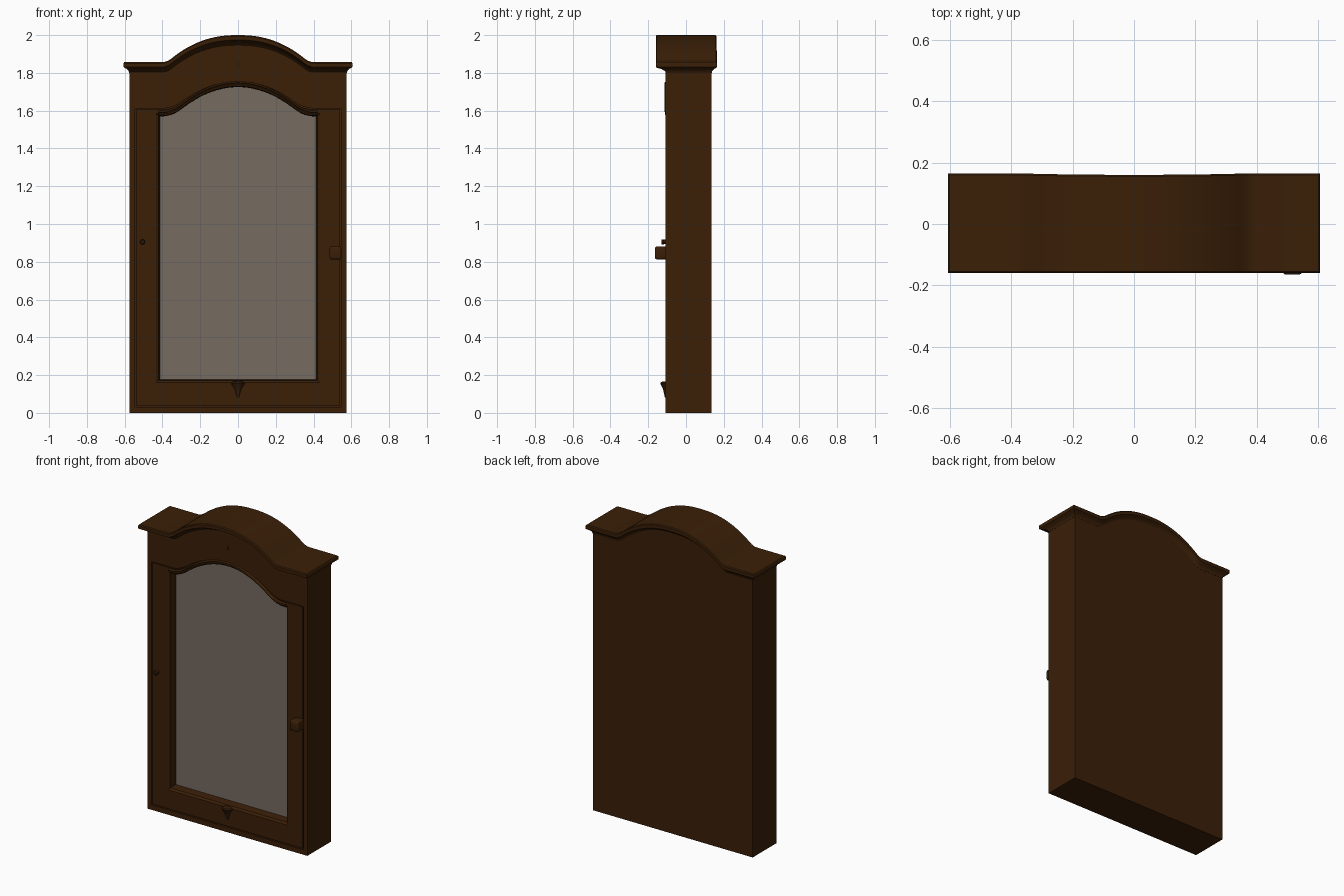
import bpy, bmesh, math

if "Cube" in bpy.data.objects:
    bpy.data.objects.remove(bpy.data.objects["Cube"])


def material(name, rgb):
    m = bpy.data.materials.new(name)
    m.diffuse_color = (*rgb, 1)
    m.use_nodes = True
    m.node_tree.nodes["Principled BSDF"].inputs["Base Color"].default_value = m.diffuse_color
    return m


WOOD = material("dark_brown_wood", (0.043, 0.0140, 0.0022))
DARK = material("aged_dark_metal", (0.034, 0.0115, 0.0025))
GLASS = material("grey_glass", (0.180, 0.147, 0.121))


def finish(bm, name, mat, angle=30):
    bmesh.ops.recalc_face_normals(bm, faces=bm.faces[:])
    mesh = bpy.data.meshes.new(name)
    bm.to_mesh(mesh)
    bm.free()
    mesh.materials.append(mat)
    ob = bpy.data.objects.new(name, mesh)
    bpy.context.collection.objects.link(ob)
    bpy.ops.object.select_all(action='DESELECT')
    ob.select_set(True)
    bpy.context.view_layer.objects.active = ob
    bpy.ops.object.shade_smooth_by_angle(angle=math.radians(angle))
    return ob


def loft(name, rings, mat, caps=(True, True), strip=False):
    """Bridge closed rings; cap with one face, or with quads between mirrored points."""
    bm = bmesh.new()
    vs = [[bm.verts.new(p) for p in r] for r in rings]
    n = len(rings[0])
    for a, b in zip(vs, vs[1:]):
        for i in range(n):
            j = (i + 1) % n
            bm.faces.new((a[i], a[j], b[j], b[i]))
    for ring, on in ((vs[0], caps[0]), (vs[-1], caps[1])):
        if on and strip:
            for k in range(n // 2 - 1):
                bm.faces.new((ring[k], ring[k + 1], ring[n - 2 - k], ring[n - 1 - k]))
        elif on:
            bm.faces.new(ring)
    return finish(bm, name, mat)


W, N = 0.40, 48
XS = [W - 2 * W * i / N for i in range(N + 1)]
CROWN = (0.143, 0.88, 2.3)   # rise, where the fillet starts, fullness
PANE = (0.155, 0.74, 2.0)


def arch(x, rise, t0, p):
    """Rounded crown that eases into flat shoulders."""
    t = min(abs(x) / W, 1)
    a = 1 / (t0 ** p + p * t0 ** (p - 1) * (1 - t0) / 2)
    if t < t0:
        return rise * (1 - a * t ** p)
    return rise * a * p * t0 ** (p - 1) * (1 - t) ** 2 / (2 * (1 - t0))


def outline(y, hw, z0, zs, shape):
    """Upright panel outline with an arched top."""
    pts = [(-hw, z0), (hw, z0), (hw, zs)]
    pts += [(x, zs + arch(x, *shape)) for x in XS] + [(-hw, zs)]
    return [(x, y, z) for x, z in pts]


# Cabinet case with the recess for the door
body = (0.574, 0, 1.81, CROWN)
door = (0.545, 0.032, 1.612, (0.143, 0.74, 2.0))
loft("cabinet_case", [outline(0.135, *body), outline(-0.108, *body),
                      outline(-0.108, *door), outline(-0.092, *door),
                      outline(-0.092, 0.53, 0.045, 1.60, door[3]),
                      outline(-0.038, 0.53, 0.045, 1.60, door[3])], WOOD)

# Door frame with a deep reveal, set back to the glass
leaf = (0.539, 0.038, 1.606, door[3])
pane = (0.414, 0.176, 1.57, PANE)
loft("door_frame", [outline(-0.091, *leaf), outline(-0.106, *leaf),
                    outline(-0.106, 0.435, 0.160, 1.585, PANE),
                    outline(-0.096, 0.420, 0.172, 1.575, PANE),
                    outline(-0.044, *pane)], WOOD, (False, False))
loft("door_glass", [outline(-0.039, *pane), outline(-0.046, *pane)], GLASS)

# Raised bead along the arched top of the glass
bead = []
for x in [0.42] + XS + [-0.42]:
    z = 1.57 + arch(x, *PANE)
    bead.append([(x, y, z + dz) for y, dz in
                 ((-0.060, 0), (-0.103, 0.001), (-0.110, 0.006), (-0.111, 0.013),
                  (-0.108, 0.018), (-0.113, 0.023), (-0.106, 0.031), (-0.060, 0.031))])
loft("arch_bead", bead, WOOD)

# Cornice: (end x, front y, back y, drop) moulding levels swept over the arch
levels = [(0.602, -0.160, 0.160, 0), (0.606, -0.165, 0.165, 0.006),
          (0.606, -0.165, 0.165, 0.026), (0.598, -0.155, 0.158, 0.031),
          (0.588, -0.134, 0.148, 0.037), (0.579, -0.117, 0.139, 0.047),
          (0.575, -0.109, 0.136, 0.060)]
sections = []
for x in [1] + XS + [-1]:
    lift = arch(x, *CROWN)
    z, slim = 1.857 + lift, 1 - 0.2 * lift   # slightly slimmer over the crown
    px = [x * l[0] if abs(x) == 1 else x for l in levels]
    front = [(p, max(l[1] * slim, l[1] + 0.005), z - l[3]) for p, l in zip(px, levels)]
    back = [(p, l[2] * slim, z - l[3]) for p, l in zip(px, levels)]
    sections.append(front + back[::-1])
loft("cornice", sections, WOOD, strip=True)


def rings_of(stations, place, n=16):
    """Circular or oval rings from (position, radius) stations."""
    return [[place(p, r * math.cos(2 * math.pi * i / n), r * math.sin(2 * math.pi * i / n))
             for i in range(n)] for p, r in stations]


# Tapered drop pull at the bottom of the door
loft("drop_pull", rings_of([(0.082, 0.005), (0.10, 0.010), (0.125, 0.017), (0.145, 0.030),
                            (0.155, 0.036), (0.163, 0.032), (0.167, 0.018)],
                           lambda z, a, b: (a, -0.108 + b * 0.78, z)), DARK)

# Small peg on the left stile
loft("left_peg", rings_of([(-0.10, 0.012), (-0.117, 0.012), (-0.119, 0.014),
                           (-0.127, 0.014), (-0.131, 0.009)],
                          lambda y, a, b: (-0.506 + a, y, 0.905 + b)), DARK)

# Keyhole plate in the middle of the arch
loft("keyhole_plate", rings_of([(-0.106, 0.018), (-0.111, 0.018), (-0.112, 0.014)],
                               lambda y, a, b: (a * 0.4, y, 1.845 + b)), DARK)

# Turn latch on the right stile
bm = bmesh.new()
bmesh.ops.create_cube(bm, size=1)
for v in bm.verts:
    v.co = (0.516 + v.co.x * 0.062, -0.133 + v.co.y * 0.064, 0.847 + v.co.z * 0.068)
bmesh.ops.bevel(bm, geom=bm.edges[:], offset=0.010, segments=3, profile=0.5, affect='EDGES')
finish(bm, "turn_latch", WOOD, 40)
